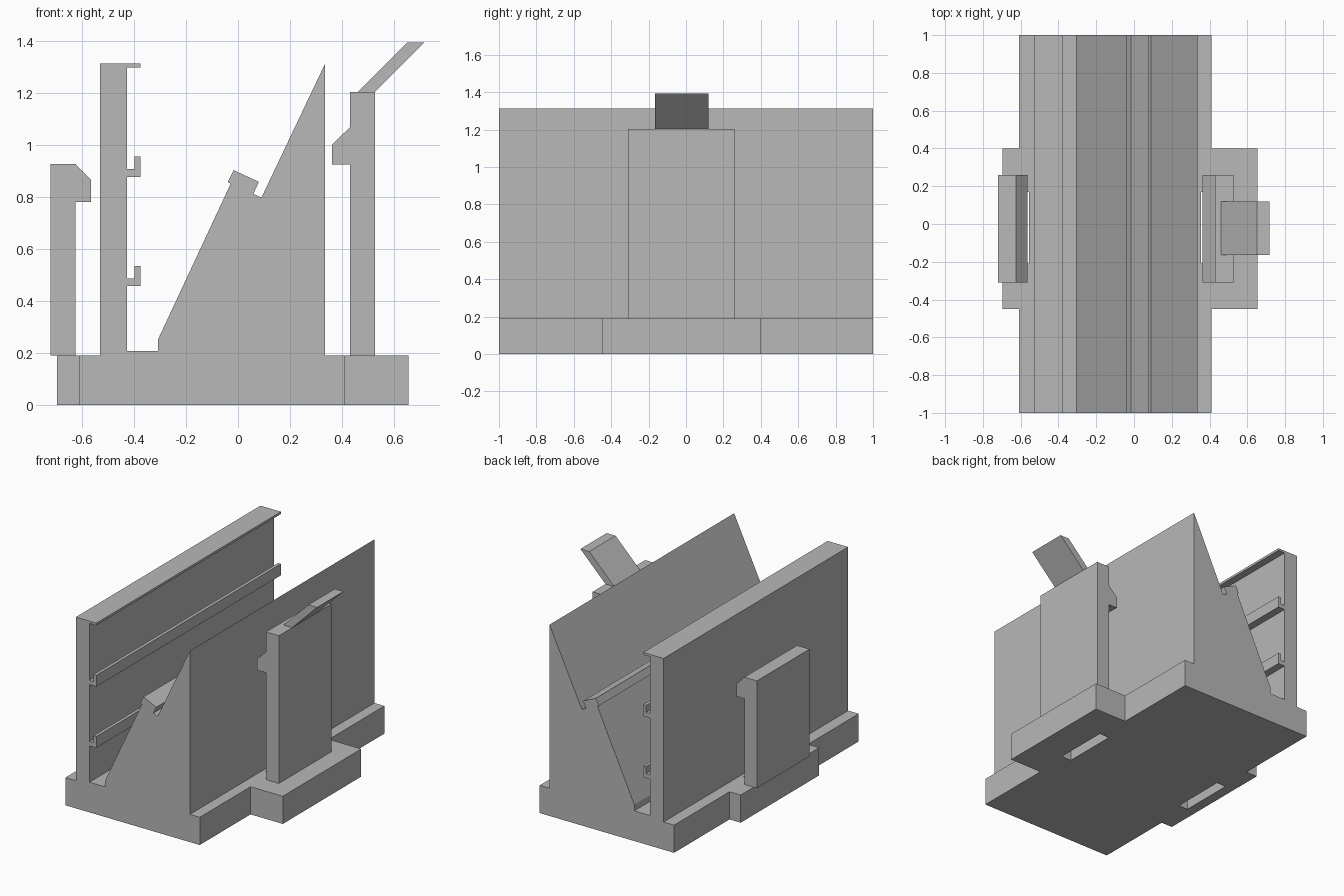
import bpy
import bmesh
from mathutils import Vector

cube = bpy.data.objects.get("Cube")
if cube:
    bpy.data.objects.remove(cube, do_unlink=True)

grey = bpy.data.materials.new("light_grey")
grey.use_nodes = True
colour = (0.48, 0.48, 0.48, 1)
grey.diffuse_color = colour
grey.node_tree.nodes["Principled BSDF"].inputs["Base Color"].default_value = colour


def prism(name, points, start, end, axis="y"):
    """Extrude an outline along y (points are x, z) or z (points are x, y)."""
    bm = bmesh.new()
    if axis == "y":
        verts = [bm.verts.new((a, start, b)) for a, b in points]
        step = Vector((0, end - start, 0))
    else:
        verts = [bm.verts.new((a, b, start)) for a, b in points]
        step = Vector((0, 0, end - start))
    face = bm.faces.new(verts)
    grown = bmesh.ops.extrude_face_region(bm, geom=[face], use_keep_orig=True)
    moved = [g for g in grown["geom"] if isinstance(g, bmesh.types.BMVert)]
    bmesh.ops.translate(bm, verts=moved, vec=step)
    bmesh.ops.recalc_face_normals(bm, faces=bm.faces[:])
    mesh = bpy.data.meshes.new(name)
    bm.to_mesh(mesh)
    bm.free()
    mesh.materials.append(grey)
    obj = bpy.data.objects.new(name, mesh)
    bpy.context.collection.objects.link(obj)
    return obj


def combine(target, other, operation):
    """Apply a boolean and discard the helper."""
    other.hide_render = True
    mod = target.modifiers.new(operation.lower(), "BOOLEAN")
    mod.operation = operation
    mod.solver = "EXACT"
    mod.object = other
    bpy.context.view_layer.objects.active = target
    bpy.ops.object.modifier_apply(modifier=mod.name)
    bpy.data.objects.remove(other, do_unlink=True)


FOOT = 0.19          # top of the base plate
WALL = -0.427        # inner face of the rail wall
RAIL = -0.375        # outer edge of lip and rails

# Base plate with a tab on each side
base = prism("base", [
    (-0.61, -1), (0.41, -1), (0.41, -0.45), (0.655, -0.45), (0.655, 0.4), (0.41, 0.4),
    (0.41, 1), (-0.61, 1), (-0.61, 0.4), (-0.695, 0.4), (-0.695, -0.45), (-0.61, -0.45),
], 0, FOOT, axis="z")


# Rail wall with lip and two hooked rails
def rail(z):
    return [(WALL, z + 0.03), (-0.397, z + 0.03), (-0.397, z + 0.078),
            (RAIL, z + 0.078), (RAIL, z), (WALL, z)]


profile = [(-0.53, 0.1), (-0.53, 1.312), (RAIL, 1.312), (RAIL, 1.296), (WALL, 1.296)]
profile += rail(0.876) + rail(0.456)

# Floor channel and wedge-shaped ramp with a tilted ledge
profile += [(WALL, 0.207), (-0.308, 0.207), (-0.308, 0.25), (-0.028, 0.85),
            (-0.04, 0.856), (-0.017, 0.902), (0.08, 0.857), (0.059, 0.811),
            (0.09, 0.796), (0.335, 1.312), (0.335, 0.1)]
combine(base, prism("wall_and_ramp", profile, -1, 1), "UNION")

# Slots through the base under the clip hooks
for x0, x1 in ((-0.625, -0.555), (0.355, 0.43)):
    slot = prism("slot_cutter", [(x0, -0.21), (x1, -0.21), (x1, 0.17), (x0, 0.17)],
                 -0.1, 0.3, axis="z")
    combine(base, slot, "DIFFERENCE")

# Spring clips
prism("right_clip", [
    (-0.72, FOOT), (-0.72, 0.926), (-0.625, 0.926), (-0.565, 0.865),
    (-0.565, 0.779), (-0.625, 0.779), (-0.625, FOOT)], -0.31, 0.26)
prism("left_clip", [
    (0.43, FOOT), (0.43, 0.923), (0.362, 0.923), (0.362, 1.0), (0.43, 1.067),
    (0.43, 1.203), (0.527, 1.203), (0.527, FOOT)], -0.31, 0.26)

# Release lever on top of the taller clip
prism("release_lever", [(0.46, 1.203), (0.65, 1.393), (0.717, 1.393), (0.527, 1.203)],
      -0.165, 0.12)
